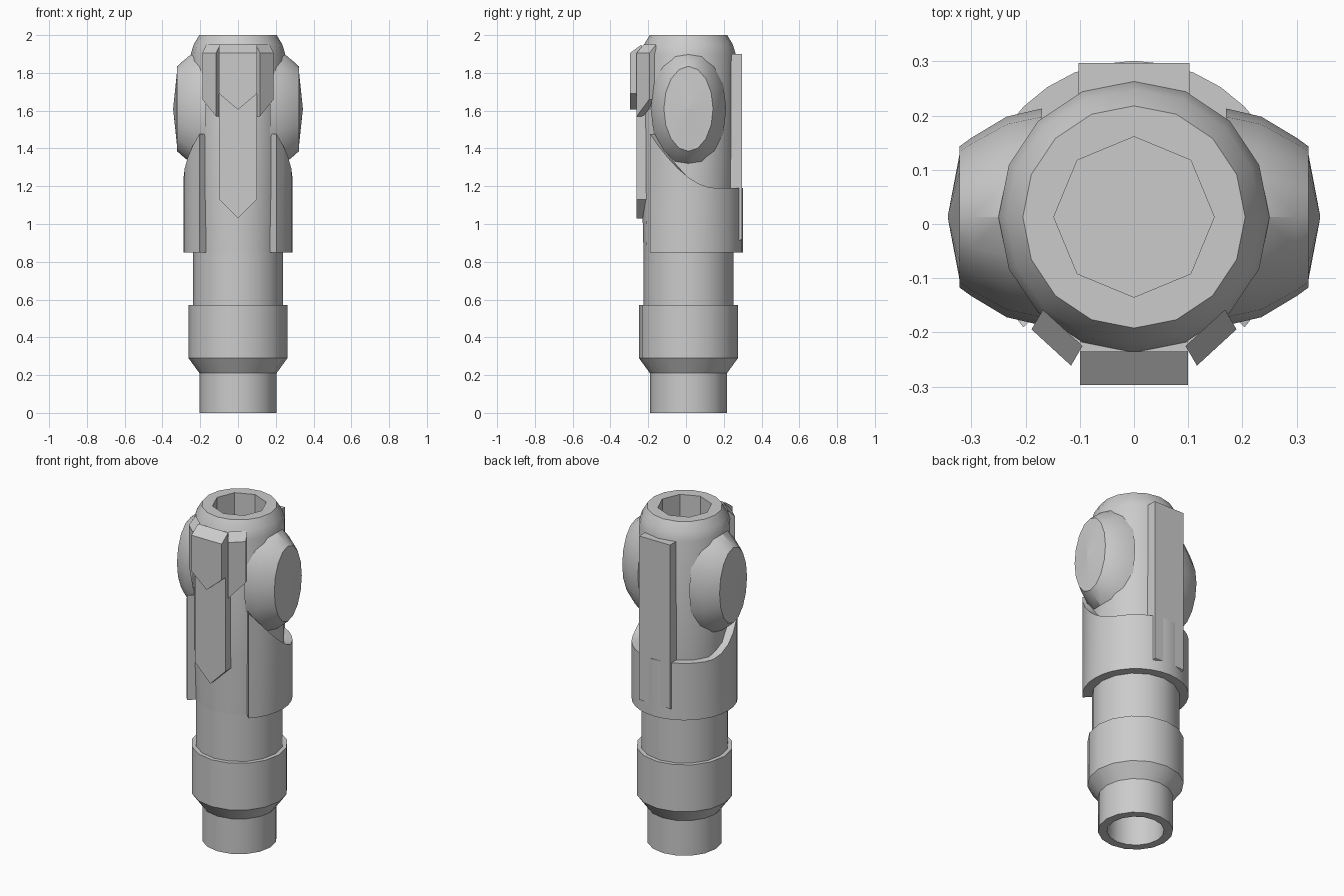
import bpy, bmesh, math
from mathutils import Vector

cube = bpy.data.objects.get("Cube")
if cube:
    bpy.data.objects.remove(cube)

grey = bpy.data.materials.new("light grey")
grey.use_nodes = True
colour = (0.6, 0.6, 0.6, 1)
grey.diffuse_color = colour
grey.node_tree.nodes["Principled BSDF"].inputs["Base Color"].default_value = colour

SIDES = 16
CY = 0.013


def finish(name, bm, smooth=True):
    bmesh.ops.remove_doubles(bm, verts=bm.verts, dist=1e-5)
    bmesh.ops.recalc_face_normals(bm, faces=bm.faces)
    mesh = bpy.data.meshes.new(name)
    bm.to_mesh(mesh)
    bm.free()
    mesh.materials.append(grey)
    obj = bpy.data.objects.new(name, mesh)
    bpy.context.collection.objects.link(obj)
    if smooth:
        bpy.ops.object.select_all(action='DESELECT')
        bpy.context.view_layer.objects.active = obj
        obj.select_set(True)
        bpy.ops.object.shade_smooth_by_angle(angle=math.radians(28))
    return obj


def loft(name, rings, cap_ends=True, smooth=True):
    """Skin closed rings of points into one solid."""
    bm = bmesh.new()
    loops = [[bm.verts.new(p) for p in ring] for ring in rings]
    for a, b in zip(loops, loops[1:]):
        n = len(a)
        for i in range(n):
            j = (i + 1) % n
            bm.faces.new((a[i], a[j], b[j], b[i]))
    if cap_ends:
        bm.faces.new(loops[0])
        bm.faces.new(loops[-1])
    return finish(name, bm, smooth)


def circle(r, z, octagon=False):
    ring = []
    for i in range(SIDES):
        a = math.tau * i / SIDES
        k = r * (math.cos(math.pi / 8) if octagon and i % 2 else 1)
        ring.append((k * math.cos(a), CY + k * math.sin(a), z))
    return ring


def plate(name, outline, origin, across, outward, depth, top_bevel=0, bottom_bevel=0):
    """Extrude an outline of (across, z) points, with sloped top or bottom ends."""
    low, high = min(p[1] for p in outline), max(p[1] for p in outline)
    back, front = [], []
    for u, z in outline:
        base = Vector(origin) + Vector(across) * u
        zf = z - top_bevel if z == high else z + bottom_bevel if z == low else z
        back.append(base + Vector((0, 0, z)))
        front.append(base + Vector(outward) * depth + Vector((0, 0, zf)))
    return loft(name, [back, front], smooth=False)


# Lower tube: hollow foot, flared collar and neck
loft("lower_tube", [circle(r, z) for r, z in [
    (0.155, 0.4), (0.155, 0), (0.204, 0), (0.204, 0.21), (0.262, 0.29),
    (0.262, 0.57), (0.238, 0.57), (0.238, 0.9)]])

# Upper body with an eight-sided socket in its top
loft("upper_body", [circle(*p) for p in [
    (0.238, 0.85), (0.247, 1.2), (0.25, 1.9), (0.235, 1.95), (0.205, 2),
    (0.148, 2, True), (0.148, 1.6, True)]])


# Sleeve: open at the front, its rim sweeping up toward the opening
def rim_height(y):
    t = min(1, max(0, (0.15 - y) / 0.34))
    return 1.19 + 0.29 * t ** 1.8


start, end = math.radians(-45), math.radians(225)
sections = []
for i in range(25):
    a = start + (end - start) * i / 24
    c, s = math.cos(a), math.sin(a)
    top = rim_height(CY + 0.285 * s)
    sections.append([(r * c, CY + r * s, z) for r, z in
                     ((0.23, 0.85), (0.288, 0.85), (0.288, top), (0.23, top))])
loft("sleeve", sections)

# Oval side bosses: flared skirt, stepped rim and shallow cap
boss_profile = [(0.17, 0.2, 0.33), (0.235, 0.185, 0.3), (0.30, 0.146, 0.245),
                (0.322, 0.13, 0.225), (0.322, 0.115, 0.205), (0.343, 0.004, 0.006)]
for side, label in ((1, "left"), (-1, "right")):
    rings = []
    for x, ry, rz in boss_profile:
        rings.append([(side * x, CY + ry * math.cos(math.tau * i / SIDES),
                       1.61 + rz * math.sin(math.tau * i / SIDES)) for i in range(SIDES)])
    loft(label + "_side_boss", rings)

    # Angled wing beside the front badge plate
    inner, outer = Vector((side * 0.095, -0.225, 0)), Vector((side * 0.168, -0.158, 0))
    along = (outer - inner).normalized()
    width = (outer - inner).length
    out = Vector((side * 0.5, -0.86, 0)).normalized()
    plate(label + "_front_wing", [(0, 1.57), (width, 1.66), (width, 1.95), (0, 1.95)],
          inner, along, out, 0.042, top_bevel=0.045)

# Pointed front plates
X, FRONT, BACK = (1, 0, 0), (0, -1, 0), (0, 1, 0)


def shield(tip, shoulder, top):
    return [(-0.1, shoulder), (0, tip), (0.1, shoulder), (0.1, top), (-0.1, top)]


plate("front_strip", shield(1.03, 1.13, 1.9), (0, -0.2, 0), X, FRONT, 0.062)
plate("front_badge", shield(1.605, 1.69, 1.95), (0, -0.235, 0), X, FRONT, 0.062, top_bevel=0.045)

# Long back plate
plate("back_plate", [(-0.102, 0.88), (0.102, 0.88), (0.102, 1.9), (-0.102, 1.9)],
      (0, 0.22, 0), X, BACK, 0.077, bottom_bevel=0.04)
